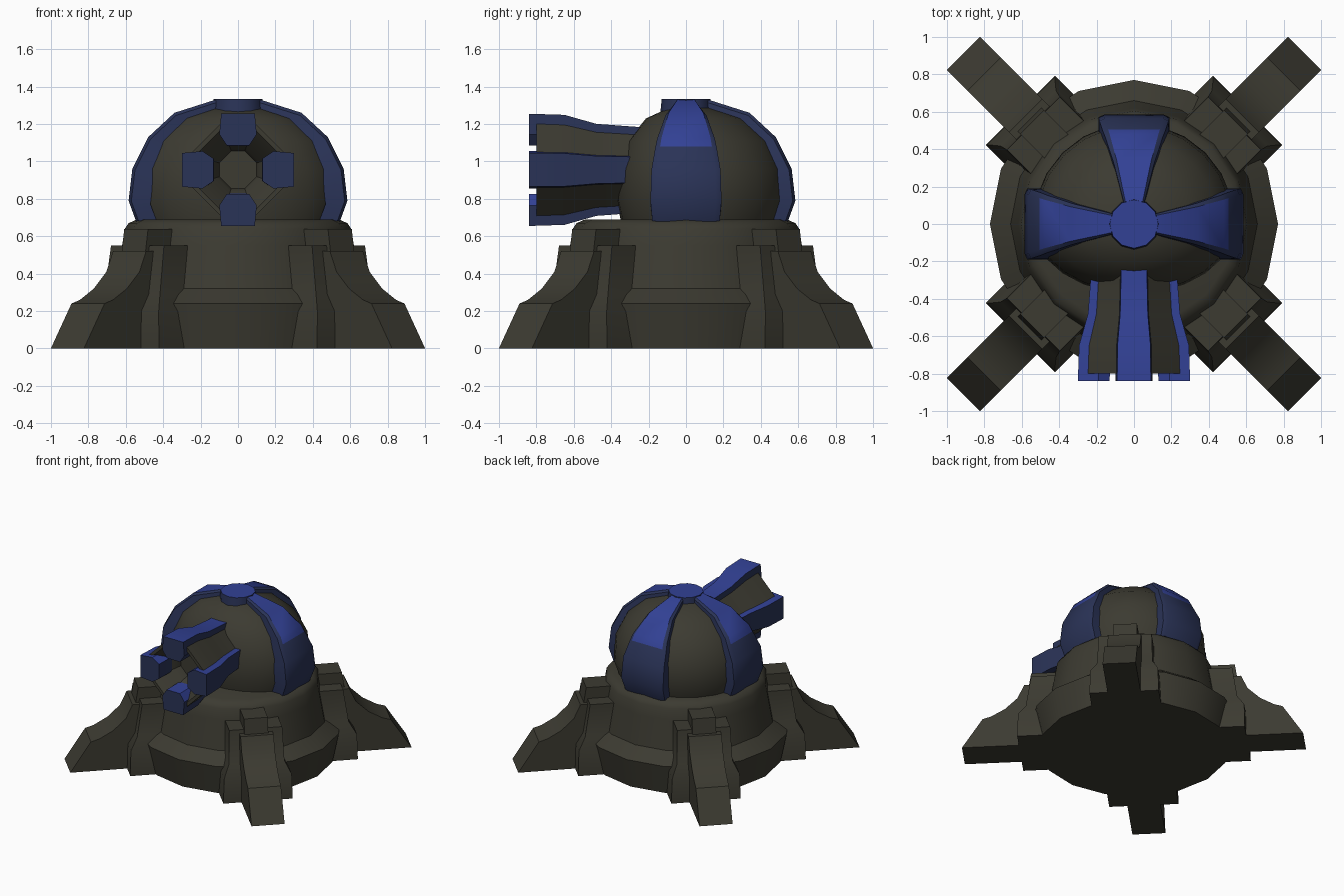
import bpy, bmesh
from math import pi, cos, sin, radians
from mathutils import Matrix, Vector

old = bpy.data.objects.get("Cube")
if old:
    bpy.data.objects.remove(old, do_unlink=True)


def material(name, rgb):
    m = bpy.data.materials.new(name)
    m.use_nodes = True
    m.diffuse_color = (*rgb, 1)
    m.node_tree.nodes["Principled BSDF"].inputs["Base Color"].default_value = (*rgb, 1)
    return m


OLIVE = material("dark_olive_metal", (0.045, 0.043, 0.031))
BLUE = material("bright_blue", (0.032, 0.053, 0.30))
NAVY = material("navy_blue", (0.023, 0.033, 0.095))


def loft(name, rings, mats, rule=None, matrix=Matrix()):
    """Skin a list of equal-length rings, cap both ends, colour faces by rule."""
    bm = bmesh.new()
    loops = [[bm.verts.new(p) for p in ring] for ring in rings]
    n = len(loops[0])
    for a, b in zip(loops, loops[1:]):
        for i in range(n):
            j = (i + 1) % n
            bm.faces.new((a[i], a[j], b[j], b[i]))
    bm.faces.new(loops[0])
    bm.faces.new(loops[-1])
    bmesh.ops.recalc_face_normals(bm, faces=bm.faces)
    bm.normal_update()
    bm.transform(matrix)
    bm.normal_update()
    if rule:
        for f in bm.faces:
            f.material_index = rule(f, matrix)
    mesh = bpy.data.meshes.new(name)
    bm.to_mesh(mesh)
    bm.free()
    for m in mats:
        mesh.materials.append(m)
    obj = bpy.data.objects.new(name, mesh)
    bpy.context.collection.objects.link(obj)
    bpy.ops.object.select_all(action='DESELECT')
    obj.select_set(True)
    bpy.context.view_layer.objects.active = obj
    bpy.ops.object.shade_smooth_by_angle(angle=radians(35))
    return obj


def circle(r, z, n, front=1.0):
    """Horizontal ring; its front half may be squashed."""
    pts = []
    for i in range(n):
        x, y = r * cos(2 * pi * i / n), r * sin(2 * pi * i / n)
        pts.append((x, y * front if y < 0 else y, z))
    return pts


def block(r_in, r_out, w, z):
    return [(r_in, -w, z), (r_out, -w, z), (r_out, w, z), (r_in, w, z)]


# Round base with a bulging skirt
base = [(0.72, 0), (0.77, 0.24), (0.66, 0.32), (0.62, 0.55),
        (0.605, 0.64), (0.585, 0.67), (0.54, 0.69)]
loft("base", [circle(r, z, 16) for r, z in base], [OLIVE])

# Dome, set back at the front behind the gun
dome = [(0.50, 0.67), (0.54, 0.79), (0.525, 0.96), (0.45, 1.11), (0.31, 1.23), (0.12, 1.29)]
loft("dome", [circle(r, z, 24, 0.69) for r, z in dome], [OLIVE])

# Four diagonal legs, each with a bracket and a narrow collar
leg = [(1.29, 0), (1.134, 0.24), (1.07, 0.26), (0.965, 0.32), (0.87, 0.41), (0.82, 0.52)]
bracket = [(0.86, 0.262, 0), (0.855, 0.255, 0.2), (0.80, 0.21, 0.29), (0.76, 0.20, 0.55)]
corners = ["back_left", "back_right", "front_right", "front_left"]
for k, corner in enumerate(corners):
    turn = Matrix.Rotation(pi / 4 + k * pi / 2, 4, 'Z')
    loft(corner + "_leg", [block(0.5, r, 0.125, z) for r, z in leg], [OLIVE], matrix=turn)
    loft(corner + "_bracket", [block(0.45, r, w, z) for r, w, z in bracket], [OLIVE], matrix=turn)
    loft(corner + "_collar", [block(0.45, r, 0.09, z) for r, z in ((0.80, 0.45), (0.77, 0.64))],
         [OLIVE], matrix=turn)

# Curved dome panels: radius, height, half width
panel = [(0.545, 0.68, 0.18), (0.585, 0.79, 0.19), (0.565, 0.96, 0.185), (0.505, 1.08, 0.165),
         (0.48, 1.13, 0.155), (0.34, 1.26, 0.11), (0.12, 1.33, 0.055)]


def panel_ring(r, z, w):
    def toward(s):
        return r * s, 0.7 + (z - 0.7) * s
    (ri, zi), (rb, zb) = toward(0.8), toward(0.975)
    c = w * 0.84
    return [(ri, -w, zi), (rb, -w, zb), (r, -c, z), (r, c, z), (rb, w, zb), (ri, w, zi)]


def panel_rule(f, matrix):
    side = matrix.to_3x3() @ Vector((0, 1, 0))
    return 0 if f.calc_center_median().z > 1.08 and abs(f.normal.dot(side)) < 0.3 else 1


for k, side in enumerate(["left", "back", "right"]):
    loft(side + "_dome_panel", [panel_ring(*p) for p in panel], [BLUE, NAVY], panel_rule,
         Matrix.Rotation(k * pi / 2, 4, 'Z'))


def upward(f, matrix):
    return 0 if f.normal.z > 0.35 else 1


# Hub where the panels meet
loft("dome_hub", [circle(0.14, 1.23, 12), circle(0.13, 1.335, 12)], [BLUE, NAVY], upward)

# Gun: an eight-sided core with a funnel muzzle, tapering toward the dome
AXIS = 0.955
taper = [(-0.65, 0.98), (-0.48, 0.82), (-0.28, 0.77), (-0.12, 0.74)]


def gun_ring(section, y, s):
    return [(x * s, y, AXIS + z * s) for x, z in section]


core = [(0.09, 0.25), (0.25, 0.09), (0.25, -0.09), (0.09, -0.25),
        (-0.09, -0.25), (-0.25, -0.09), (-0.25, 0.09), (-0.09, 0.25)]
stations = [(-0.60, 0.40), (-0.66, 0.46), (-0.80, 0.90), (-0.80, 1.0)] + taper
loft("gun_core", [gun_ring(core, y, s) for y, s in stations], [OLIVE])

# Four bars around the core
bar = [(-0.06, 0.13), (-0.10, 0.19), (-0.09, 0.30), (0.09, 0.30), (0.10, 0.19), (0.06, 0.13)]
for k, side in enumerate(["top", "left", "bottom", "right"]):
    a = k * pi / 2
    section = [(x * cos(a) + z * sin(a), z * cos(a) - x * sin(a)) for x, z in bar]
    loft("gun_" + side + "_bar", [gun_ring(section, y, s) for y, s in [(-0.84, 1.0)] + taper],
         [BLUE, NAVY], upward)
